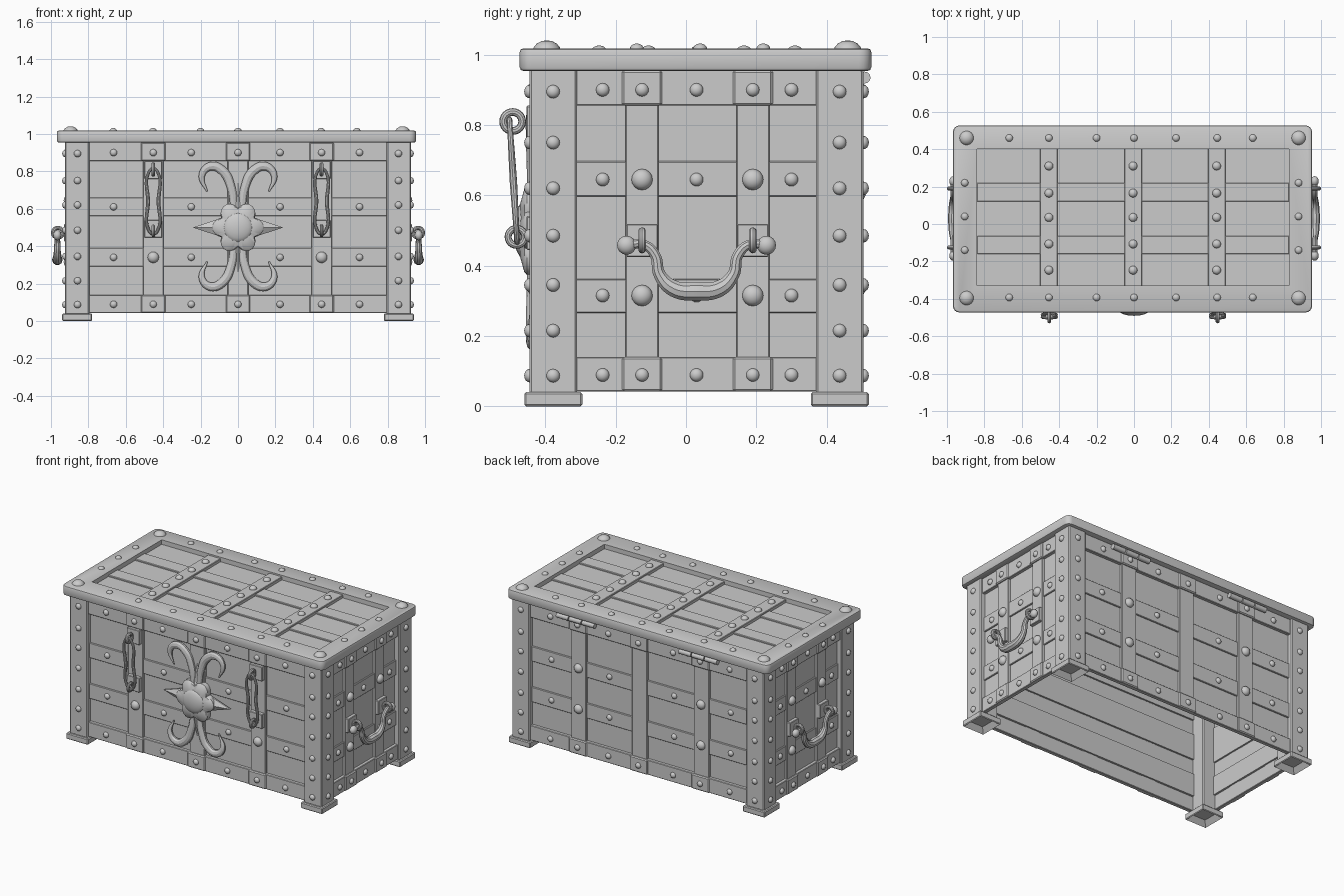
import bpy, bmesh, math
from mathutils import Matrix, Vector

if "Cube" in bpy.data.objects:
    bpy.data.objects.remove(bpy.data.objects["Cube"])


def finish(name, bm):
    bmesh.ops.recalc_face_normals(bm, faces=bm.faces)
    me = bpy.data.meshes.new(name)
    bm.to_mesh(me)
    bm.free()
    ob = bpy.data.objects.new(name, me)
    bpy.context.collection.objects.link(ob)
    return ob


def boxes(name, spans, bevel=0.003):
    """One object from boxes, each ((x0,x1),(y0,y1),(z0,z1))."""
    bm = bmesh.new()
    for s in spans:
        c = Vector([(a + b) / 2 for a, b in s])
        size = [abs(b - a) for a, b in s]
        bmesh.ops.create_cube(bm, size=1, matrix=Matrix.Translation(c) @ Matrix.Diagonal((*size, 1)))
    if bevel:
        bmesh.ops.bevel(bm, geom=bm.edges[:], offset=bevel, segments=1, affect='EDGES')
    return finish(name, bm)


def rivets(name, items, normal):
    """Domes: items are (centre, radius), flattened along the normal."""
    bm = bmesh.new()
    rot = Vector((0, 0, 1)).rotation_difference(Vector(normal)).to_matrix().to_4x4()
    for c, r in items:
        bmesh.ops.create_uvsphere(bm, u_segments=16, v_segments=8, radius=r,
                                  matrix=Matrix.Translation(c) @ rot @ Matrix.Diagonal((1, 1, 0.8, 1)))
    return finish(name, bm)


def tube(name, pts, depth, cyclic=False, flat=None):
    """Smooth tapered tube; pts are (x, y, z, radius factor)."""
    cu = bpy.data.curves.new(name, 'CURVE')
    cu.dimensions = '3D'
    cu.bevel_depth, cu.bevel_resolution, cu.resolution_u = depth, 3, 8
    cu.use_fill_caps = True
    sp = cu.splines.new('BEZIER')
    sp.bezier_points.add(len(pts) - 1)
    for b, p in zip(sp.bezier_points, pts):
        b.co, b.radius = p[:3], p[3]
        b.handle_left_type = b.handle_right_type = 'AUTO'
    sp.use_cyclic_u = cyclic
    ob = bpy.data.objects.new(name, cu)
    bpy.context.collection.objects.link(ob)
    bpy.ops.object.select_all(action='DESELECT')
    ob.select_set(True)
    bpy.context.view_layer.objects.active = ob
    bpy.ops.object.convert(target='MESH')
    return bpy.context.object


def ring(name, loc, outer, minor, rot):
    bpy.ops.mesh.primitive_torus_add(location=loc, rotation=rot, major_radius=outer - minor,
                                     minor_radius=minor, major_segments=24, minor_segments=10)
    bpy.context.object.name = name


X, YF, YB, CY = 0.925, -0.445, 0.505, 0.03
POST_Z = (0.087, 0.215, 0.345, 0.485, 0.62, 0.75, 0.895)

# Wall: posts aside, planks, cross bands, upright straps and rivets
def wall(name, place, normal, u0, u1, straps, half, bands, rows, smalls, bigs, posts):
    def b(u, d, z):
        p, q = place(u[0], d[0], z[0]), place(u[1], d[1], z[1])
        return tuple(zip(p, q))
    edges = [0.14] + [e for bd in bands for e in bd] + [0.855]
    boxes(name + "_planks", [b((u0, u1), (-0.05, -0.034), (edges[i], edges[i + 1]))
                             for i in range(0, len(edges), 2)], 0)
    boxes(name + "_bands", [b((u0, u1), (-0.042, -0.025), z) for z in bands])
    boxes(name + "_straps", [b((s - half, s + half), (-0.04, -0.017), (0.12, 0.88)) for s in straps])
    rims = ((0.042, 0.14), (0.855, 0.956))
    boxes(name + "_rims", [b((u0, u1), (-0.04, -0.013), z) for z in rims])
    boxes(name + "_rim_bumps", [b((s - half - 0.01, s + half + 0.01), (-0.03, -0.005), z)
                                for s in straps for z in rims], 0.006)
    rv = []
    for u in sorted(set(smalls) | set(straps)):
        d = -0.006 if u in straps else -0.013
        rv += [(place(u, d, z), 0.019) for z in (0.089, 0.9)]
    rv += [(place(u, -0.025, z), 0.019) for u in smalls if u not in straps for z in rows]
    rv += [(place(u, -0.017, z), 0.03) for u, z in bigs]
    rv += [(place(u, 0.0, z), 0.019) for u in posts for z in POST_Z]
    rivets(name + "_rivets", rv, normal)


LONG = dict(u0=-0.8, u1=0.8, straps=(-0.453, 0, 0.447), half=0.055, bands=((0.29, 0.39), (0.56, 0.66)),
            rows=(0.34, 0.61), smalls=(-0.665, -0.25, 0.225, 0.65), posts=(-0.858, 0.858))
wall("front", lambda u, d, z: (u, YF - d, z), (0, -1, 0), bigs=[(-0.453, 0.34), (0.447, 0.34)], **LONG)
wall("back", lambda u, d, z: (u, YB + d, z), (0, 1, 0),
     bigs=[(u, z) for u in (-0.453, 0.447) for z in (0.34, 0.61)], **LONG)
for side, s in (("left", -1), ("right", 1)):
    wall(side, lambda u, d, z: (s * (X + d), u, z), (s, 0, 0), u0=-0.32, u1=0.38, straps=(-0.125, 0.19),
         half=0.047, bands=((0.265, 0.362), (0.597, 0.697)), rows=(0.315, 0.645), smalls=(-0.237, 0.03, 0.30),
         bigs=[(u, z) for u in (-0.125, 0.19) for z in (0.315, 0.645)], posts=(-0.378, 0.437))

# Corner posts and hollow feet
for sx in (-1, 1):
    for lab, y0, y1 in (("front", YF, -0.31), ("back", 0.37, YB)):
        tag = lab + ("_left" if sx < 0 else "_right")
        boxes(tag + "_post", [((sx * 0.795, sx * X), (y0, y1), (0.035, 0.96))], 0.006)
        fy = (-0.46, -0.295) if lab == "front" else (0.355, 0.52)
        foot = boxes(tag + "_foot", [((sx * 0.78, sx * 0.94), fy, (0, 0.04))], 0.005)
        bm = bmesh.new()
        bm.from_mesh(foot.data)
        f = min(bm.faces, key=lambda f: f.calc_center_median().z)
        bmesh.ops.inset_region(bm, faces=[f], thickness=0.035)
        bmesh.ops.translate(bm, verts=f.verts[:], vec=(0, 0, 0.033))
        bm.to_mesh(foot.data)
        bm.free()

# Lid: rounded slab with a recess cut in the top
LX = -0.008
bm = bmesh.new()
bmesh.ops.create_cube(bm, size=1, matrix=Matrix.Translation((LX, 0.027, 0.986)) @ Matrix.Diagonal((1.92, 1.0, 0.064, 1)))
up = [e for e in bm.edges if abs(e.verts[0].co.z - e.verts[1].co.z) > 0.01]
bmesh.ops.bevel(bm, geom=up, offset=0.035, segments=4, profile=0.5, affect='EDGES')
rim = [e for e in bm.edges if abs(e.verts[0].co.z - e.verts[1].co.z) < 0.001]
bmesh.ops.bevel(bm, geom=rim, offset=0.01, segments=2, profile=0.5, affect='EDGES')
lid = finish("lid", bm)
cut = boxes("recess_cutter", [((-0.84, 0.83), (-0.33, 0.40), (0.988, 1.1))], 0)
mod = lid.modifiers.new("recess", 'BOOLEAN')
mod.operation, mod.object, mod.solver = 'DIFFERENCE', cut, 'EXACT'
bpy.context.view_layer.objects.active = lid
bpy.ops.object.modifier_apply(modifier=mod.name)
bpy.data.objects.remove(cut)

# Lid slats, crossbars and rivets
BARS = (-0.455, -0.005, 0.442)
boxes("lid_slats", [((-0.84, 0.83), y, (0.98, 0.998)) for y in ((0.12, 0.22), (-0.16, -0.065))])
boxes("lid_crossbars", [((x - 0.047, x + 0.047), (-0.335, 0.405), (0.98, 1.008)) for x in BARS])
rv = [((x, y, 1.016), 0.02) for x in (-0.667, -0.455, -0.2, 0, 0.225, 0.445, 0.635) for y in (0.46, -0.393)]
rv += [((x, y, 1.016), 0.02) for x in (-0.905, 0.88) for y in (0.22, 0.04, -0.14)]
rv += [((x, y, 1.008), 0.023) for x in BARS for y in (0.31, 0.165, 0.035, -0.107, -0.247)]
rv += [((x, y, 1.009), 0.04) for x in (-0.895, 0.88) for y in (0.46, -0.396)]
rivets("lid_rivets", rv, (0, 0, 1))

# Hinge knuckles on the back
bm = bmesh.new()
for c in (-0.45, 0.45):
    for k in (-1, 0, 1):
        bmesh.ops.create_cone(bm, cap_ends=True, segments=12, radius1=0.017, radius2=0.017, depth=0.088,
                              matrix=Matrix.Translation((c + k * 0.095, 0.508, 0.935)) @ Matrix.Rotation(math.pi / 2, 4, 'Y'))
finish("hinges", bm)

# Side handles hanging in eyelets
for side, s in (("left", -1), ("right", 1)):
    hx = s * 0.966
    boxes(side + "_handle_plates", [((s * 0.895, s * 0.93), (y - 0.045, y + 0.045), (0.425, 0.518)) for y in (-0.125, 0.19)])
    for y in (-0.125, 0.19):
        ring(side + "_eyelet", (s * 0.963, y, 0.472), 0.037, 0.011, (math.pi / 2, 0, 0))
    half = [(0.2, 0.458, 0.55), (0.15, 0.46, 0.55), (0.118, 0.43, 0.6), (0.105, 0.375, 0.7), (0.065, 0.335, 0.95)]
    path = [(hx, CY - y, z, r) for y, z, r in half] + [(hx, CY, 0.327, 1.1)]
    path += [(hx, CY + y, z, r) for y, z, r in reversed(half)]
    tube(side + "_handle", path, 0.026)
    rivets(side + "_handle_knobs", [((hx, CY + k * 0.199, 0.458), 0.027) for k in (-1, 1)], (s, 0, 0))

# Front hasps: plates, staples and long links
for x in (-0.453, 0.447):
    boxes("hasp_plates", [((x - 0.047, x + 0.047), (-0.454, -0.42), z) for z in ((0.76, 0.855), (0.445, 0.54))])
    ring("upper_staple", (x, -0.493, 0.81), 0.038, 0.011, (0, math.pi / 2, 0))
    ring("lower_staple", (x, -0.482, 0.482), 0.034, 0.01, (0, math.pi / 2, 0))
    loop = [(0, 0.815, 0.9), (0.024, 0.795, 0.9), (0.028, 0.64, 1.2), (0.024, 0.485, 0.9), (0, 0.465, 0.9)]
    loop += [(-a, z, r) for a, z, r in loop[3:0:-1]]
    tube("hasp_link", [(x + a, -0.48 - 0.022 * (z - 0.465) / 0.35, z, r) for a, z, r in loop], 0.009, True)

# Ornament: four-point star
bm = bmesh.new()
apex = bm.verts.new((0, -0.478, 0.5))
star = []
for i in range(8):
    a, r = i * math.pi / 4, (0.085 if i % 2 else 0.242)
    star.append(bm.verts.new((r * math.cos(a), -0.43, 0.5 + r * math.sin(a))))
base = [bm.verts.new((v.co.x, -0.42, v.co.z)) for v in star]
for i in range(8):
    j = (i + 1) % 8
    bm.faces.new((apex, star[i], star[j]))
    bm.faces.new((star[i], base[i], base[j], star[j]))
bm.faces.new(base)
finish("ornament_star", bm)

# Ornament: six-petal flower with a central dome
bm = bmesh.new()
rows, n = [], 72
for k, y in ((1.0, -0.42), (1.0, -0.452), (0.94, -0.46), (0.6, -0.472)):
    row = []
    for i in range(n):
        a = 2 * math.pi * i / n
        r = k * (0.104 + 0.034 * abs(math.cos(3 * a)))
        row.append(bm.verts.new((r * math.cos(a), y, 0.5 + r * math.sin(a))))
    rows.append(row)
for a, b in zip(rows, rows[1:]):
    for i in range(n):
        bm.faces.new((a[i], a[(i + 1) % n], b[(i + 1) % n], b[i]))
bm.faces.new(rows[0])
bm.faces.new(rows[-1])
finish("ornament_flower", bm)
dome = rivets("ornament_dome", [((0, 0, 0), 0.08)], (0, -1, 0))
dome.location, dome.scale = (0, -0.462, 0.5), (1, 0.45, 1)

# Ornament: four tapered scrolls
HOOK = [(0.02, 0.09, 0.8), (0.037, 0.21, 1.0), (0.08, 0.295, 1.1), (0.145, 0.322, 1.0), (0.193, 0.275, 0.75), (0.165, 0.185, 0.15)]
for sx in (-1, 1):
    for sz in (-1, 1):
        ob = tube("ornament_scroll", [(sx * a, 0, sz * h, r) for a, h, r in HOOK], 0.024)
        ob.location, ob.scale = (0, -0.435, 0.505), (1, 0.8, 1)

# Smooth the round parts, keep edges sharp
bpy.ops.object.select_all(action='SELECT')
bpy.context.view_layer.objects.active = lid
bpy.ops.object.shade_smooth_by_angle(angle=math.radians(32))
